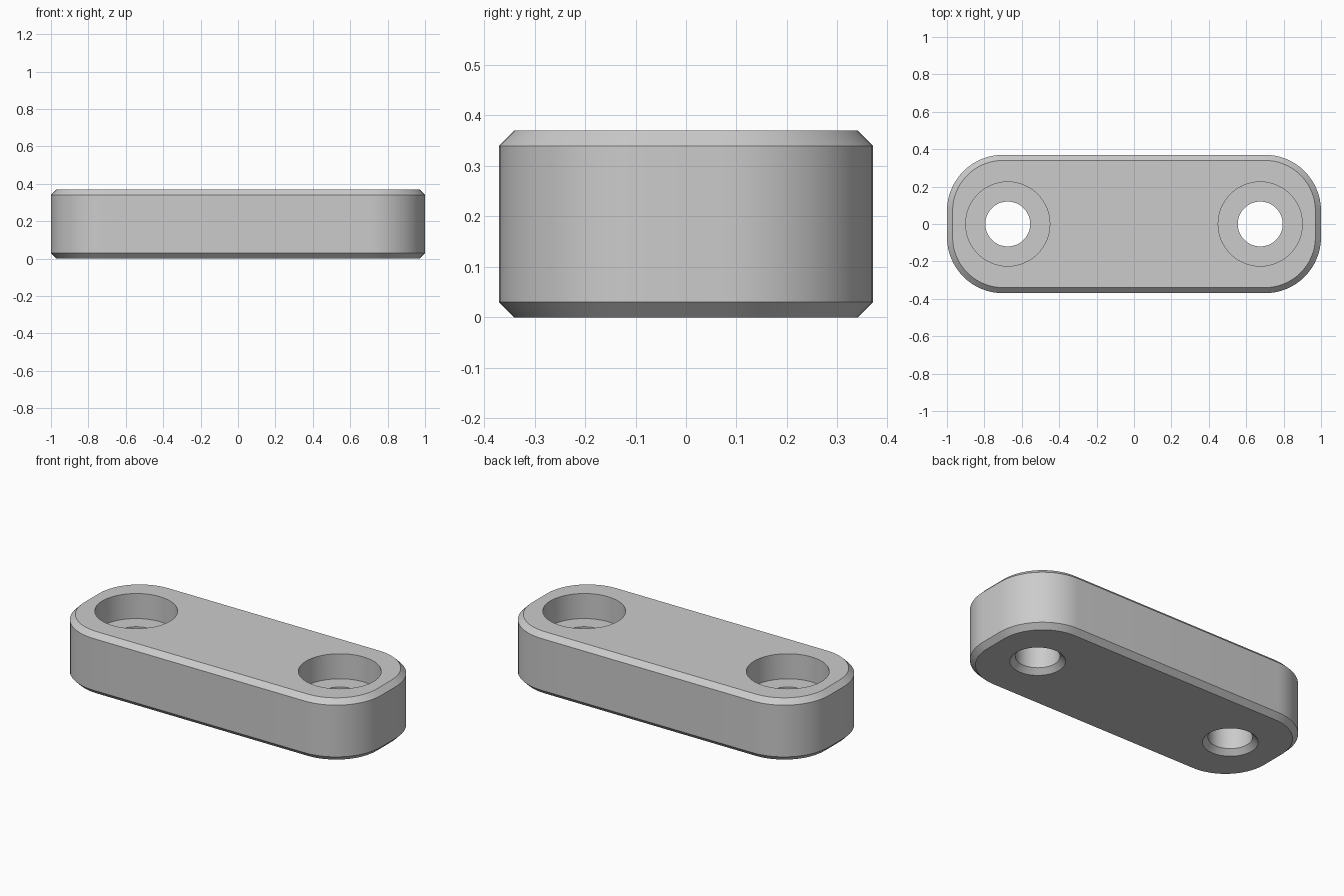
import bpy, bmesh, math

if "Cube" in bpy.data.objects:
    bpy.data.objects.remove(bpy.data.objects["Cube"])

HALF_X, HALF_Y, HEIGHT = 1.0, 0.37, 0.37
CORNER, CHAMFER = 0.3, 0.03
HOLE_X = 0.675

grey = bpy.data.materials.new("plain_grey")
grey.diffuse_color = (0.6, 0.6, 0.6, 1)
grey.use_nodes = True
grey.node_tree.nodes["Principled BSDF"].inputs["Base Color"].default_value = grey.diffuse_color


def loft(name, rings):
    """Closed solid through equal-length rings, listed bottom to top."""
    bm = bmesh.new()
    loops = [[bm.verts.new(p) for p in ring] for ring in rings]
    n = len(loops[0])
    for low, high in zip(loops, loops[1:]):
        for i in range(n):
            j = (i + 1) % n
            bm.faces.new((low[i], low[j], high[j], high[i]))
    bm.faces.new(loops[0][::-1])
    bm.faces.new(loops[-1])
    bmesh.ops.recalc_face_normals(bm, faces=bm.faces)
    mesh = bpy.data.meshes.new(name)
    bm.to_mesh(mesh)
    bm.free()
    mesh.materials.append(grey)
    obj = bpy.data.objects.new(name, mesh)
    bpy.context.collection.objects.link(obj)
    return obj


def rounded_ring(inset, z, steps=16):
    """Rounded rectangle outline, shrunk evenly by inset."""
    r = CORNER - inset
    ring = []
    for quarter, (sx, sy) in enumerate([(1, 1), (-1, 1), (-1, -1), (1, -1)]):
        for k in range(steps + 1):
            a = math.pi / 2 * (quarter + k / steps)
            ring.append((sx * (HALF_X - CORNER) + r * math.cos(a),
                         sy * (HALF_Y - CORNER) + r * math.sin(a), z))
    return ring


def circle_ring(x, r, z, steps=64):
    return [(x + r * math.cos(2 * math.pi * k / steps),
             r * math.sin(2 * math.pi * k / steps), z) for k in range(steps)]


# Bar with chamfered top and bottom rims
bar = loft("mounting_bar", [rounded_ring(CHAMFER, 0),
                            rounded_ring(0, CHAMFER),
                            rounded_ring(0, HEIGHT - CHAMFER),
                            rounded_ring(CHAMFER, HEIGHT)])
bpy.context.view_layer.objects.active = bar
bar.select_set(True)

# Counterbored screw holes, chamfered at the underside
hole_profile = [(0.17, -0.02), (0.12, 0.03), (0.12, 0.22),
                (0.225, 0.22), (0.225, HEIGHT + 0.05)]
for x in (-HOLE_X, HOLE_X):
    cutter = loft("hole_cutter", [circle_ring(x, r, z) for r, z in hole_profile])
    cutter.hide_render = True
    mod = bar.modifiers.new("screw_hole", 'BOOLEAN')
    mod.operation = 'DIFFERENCE'
    mod.solver = 'EXACT'
    mod.object = cutter
    bpy.ops.object.modifier_apply(modifier=mod.name)
    bpy.data.objects.remove(cutter)

bpy.ops.object.shade_smooth_by_angle(angle=math.radians(30))
